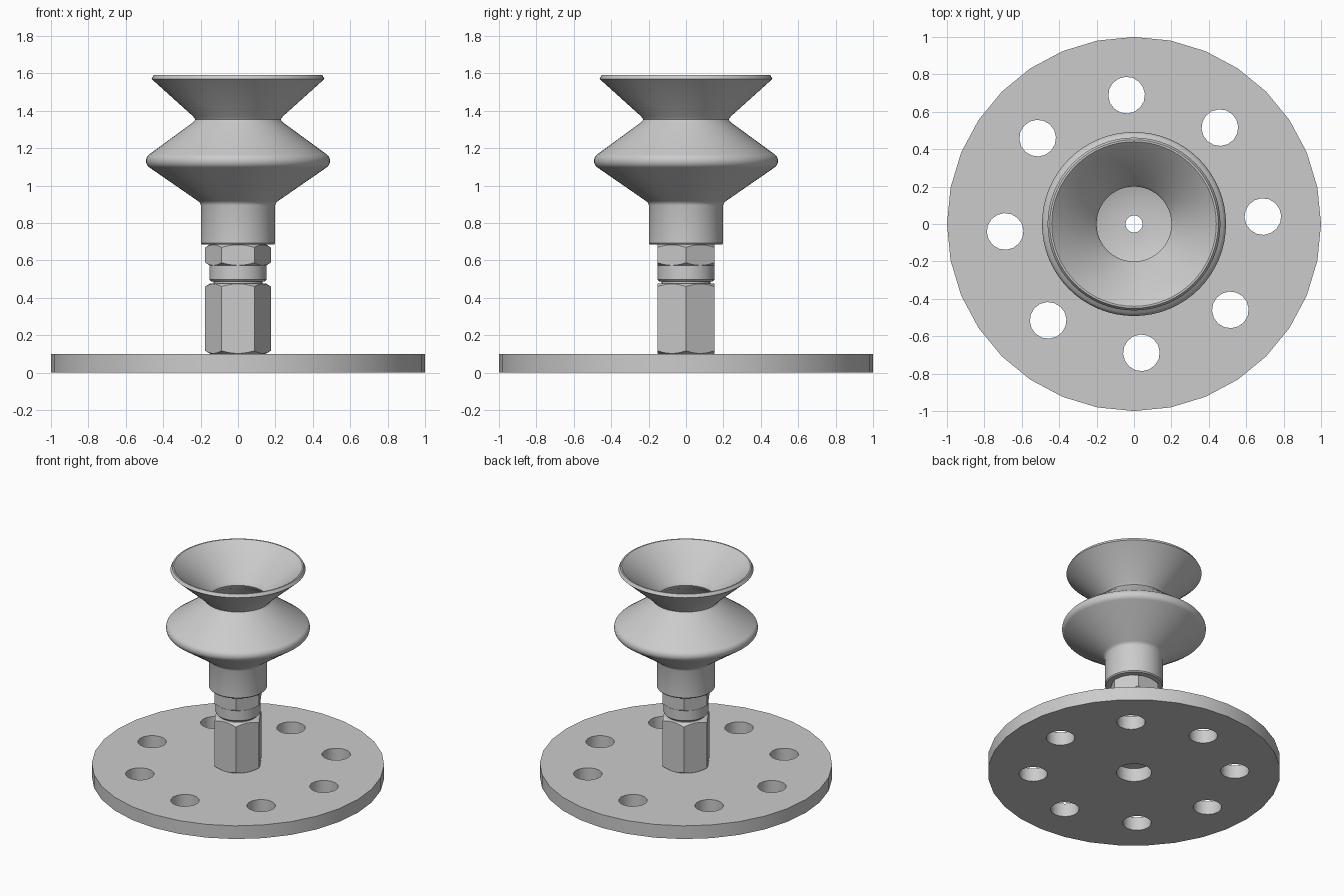
import bpy
import bmesh
from math import sin, cos, pi, radians
from mathutils import Matrix

cube = bpy.data.objects.get("Cube")
if cube:
    bpy.data.objects.remove(cube, do_unlink=True)

GREY = (0.6, 0.6, 0.6, 1)
grey = bpy.data.materials.new("light grey")
grey.use_nodes = True
grey.diffuse_color = GREY
grey.node_tree.nodes["Principled BSDF"].inputs["Base Color"].default_value = GREY


def make_object(name, bm):
    bmesh.ops.recalc_face_normals(bm, faces=bm.faces)
    mesh = bpy.data.meshes.new(name)
    bm.to_mesh(mesh)
    bm.free()
    mesh.materials.append(grey)
    obj = bpy.data.objects.new(name, mesh)
    bpy.context.collection.objects.link(obj)
    return obj


def activate(obj):
    bpy.ops.object.select_all(action="DESELECT")
    obj.select_set(True)
    bpy.context.view_layer.objects.active = obj


def smooth(obj, angle=30):
    activate(obj)
    bpy.ops.object.shade_smooth_by_angle(angle=radians(angle))


def lathe(name, profile, sides=64):
    """Spin a closed (radius, height) loop around z."""
    bm = bmesh.new()
    rings = [[bm.verts.new((r * cos(2 * pi * i / sides), r * sin(2 * pi * i / sides), z))
              for r, z in profile] for i in range(sides)]
    n = len(profile)
    for i in range(sides):
        a, b = rings[i], rings[(i + 1) % sides]
        for j in range(n):
            k = (j + 1) % n
            bm.faces.new((a[j], b[j], b[k], a[k]))
    return make_object(name, bm)


def add_prism(bm, radius, z0, z1, sides, x=0, y=0, turn=0):
    place = Matrix.Translation((x, y, (z0 + z1) / 2)) @ Matrix.Rotation(turn, 4, "Z")
    bmesh.ops.create_cone(bm, cap_ends=True, segments=sides, radius1=radius,
                          radius2=radius, depth=z1 - z0, matrix=place)


def combine(obj, cutter, operation):
    activate(obj)
    mod = obj.modifiers.new("cut", "BOOLEAN")
    mod.operation = operation
    mod.solver = "EXACT"
    mod.object = cutter
    bpy.ops.object.modifier_apply(modifier=mod.name)
    bpy.data.objects.remove(cutter, do_unlink=True)


def arc(r, z, radius, start, end, steps=10):
    angles = [radians(start + (end - start) * i / steps) for i in range(steps + 1)]
    return [(r + radius * cos(a), z + radius * sin(a)) for a in angles]


def hex_body(name, z0, z1, bore, chamfer=0.017):
    """Hexagon with corners on the y axis, turned chamfers and a bore."""
    bm = bmesh.new()
    add_prism(bm, 0.176, z0 - 0.1, z1 + 0.1, 6, turn=pi / 2)
    obj = make_object(name, bm)
    flat, wide = 0.148, 0.19
    limit = lathe("chamfer_cutter", [
        (bore, z0), (flat, z0), (wide, z0 + chamfer * 1.5),
        (wide, z1 - chamfer * 1.5), (flat, z1), (bore, z1)])
    combine(obj, limit, "INTERSECT")
    smooth(obj, 20)
    return obj


# Base plate with a ring of bolt holes and a central hole
bm = bmesh.new()
add_prism(bm, 1.0, 0, 0.1, 32)
plate = make_object("base_plate", bm)
bm = bmesh.new()
add_prism(bm, 0.12, -0.1, 0.2, 32)
for i in range(8):
    a = radians(3.3 + 45 * i)
    add_prism(bm, 0.098, -0.1, 0.2, 16, 0.69 * cos(a), 0.69 * sin(a), a)
combine(plate, make_object("hole_cutter", bm), "DIFFERENCE")
smooth(plate)

# Hexagonal stem, turned collar and nut
BORE = 0.06
hex_body("hex_stem", 0.1, 0.477, BORE)
collar = lathe("collar", [
    (BORE, 0.475), (0.13, 0.475), (0.13, 0.488), (0.143, 0.488),
    (0.153, 0.498), (0.153, 0.573), (BORE, 0.573)])
smooth(collar)
hex_body("hex_nut", 0.571, 0.686, BORE)

# Bellows suction cup: outer wall upwards, then inner wall back down
outer = [(0.045, 0.684), (0.192, 0.684), (0.199, 0.692), (0.199, 0.895),
         (0.203, 0.908), (0.215, 0.918)]
outer += arc(0.449, 1.132, 0.043, -54, 54)
outer += [(0.24, 1.338), (0.228, 1.353), (0.24, 1.37),
          (0.462, 1.57), (0.45, 1.592)]
inner = [(0.44, 1.592), (0.212, 1.378), (0.2, 1.355), (0.212, 1.33)]
inner += arc(0.435, 1.132, 0.03, 54, -54)
inner += [(0.2, 0.94), (0.045, 0.94)]
cup = lathe("suction_cup", outer + inner)
smooth(cup, 35)
